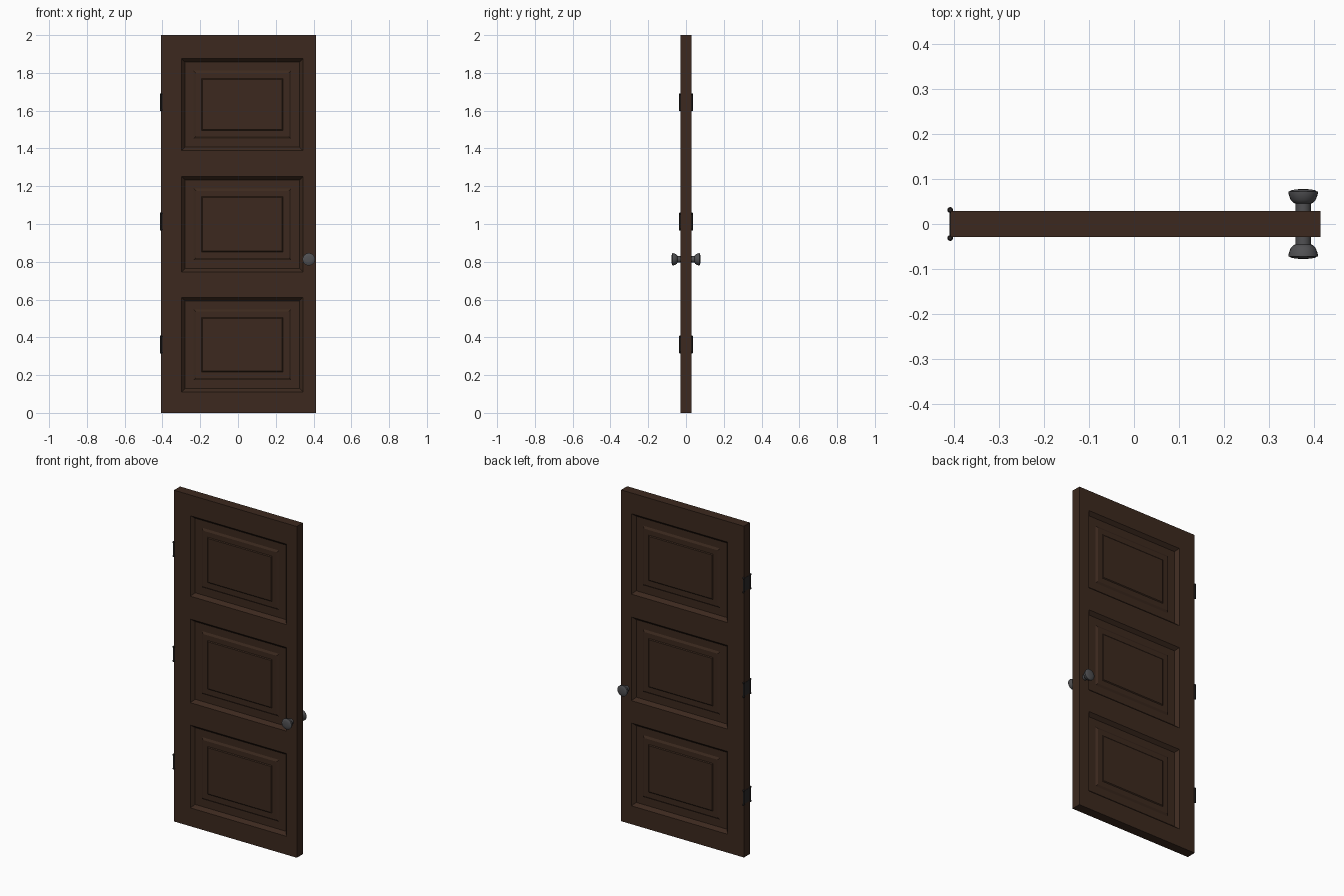
import bpy, bmesh, math

if "Cube" in bpy.data.objects:
    bpy.data.objects.remove(bpy.data.objects["Cube"])

def material(name, color):
    m = bpy.data.materials.new(name)
    m.diffuse_color = (*color, 1)
    m.use_nodes = True
    m.node_tree.nodes["Principled BSDF"].inputs["Base Color"].default_value = m.diffuse_color
    return m

WOOD = material("dark_wood", (0.045, 0.022, 0.013))
METAL = material("dark_metal", (0.08, 0.08, 0.085))
IRON = material("hinge_iron", (0.025, 0.022, 0.022))

def finish(bm, name, mat, smooth=None):
    bmesh.ops.remove_doubles(bm, verts=bm.verts, dist=1e-5)
    bmesh.ops.recalc_face_normals(bm, faces=bm.faces)
    me = bpy.data.meshes.new(name)
    bm.to_mesh(me)
    bm.free()
    me.materials.append(mat)
    ob = bpy.data.objects.new(name, me)
    bpy.context.collection.objects.link(ob)
    if smooth:
        bpy.ops.object.select_all(action='DESELECT')
        ob.select_set(True)
        bpy.context.view_layer.objects.active = ob
        bpy.ops.object.shade_smooth_by_angle(angle=math.radians(smooth))
    return ob

def lathe(bm, profile, origin, axis, steps):
    """Revolve (radius, distance) points about the y or z axis."""
    ox, oy, oz = origin
    def ring(r, d):
        pts = []
        for i in range(steps):
            a = 2 * math.pi * i / steps
            u, v = r * math.cos(a), r * math.sin(a)
            pts.append((ox + u, oy + d, oz + v) if axis == 'y' else (ox + u, oy + v, oz + d))
        return [bm.verts.new(p) for p in pts]
    rings = [ring(r, d) for r, d in profile]
    for a, b in zip(rings, rings[1:]):
        for i in range(steps):
            j = (i + 1) % steps
            bm.faces.new((a[i], a[j], b[j], b[i]))
    bm.faces.new(rings[0])
    bm.faces.new(rings[-1])

# Door slab: front half with moulded panels, mirrored to the back
HALF = 0.029
XS = [-0.407, -0.298, 0.344, 0.413]
ZS = [0, 0.111, 0.611, 0.746, 1.251, 1.389, 1.875, 2]
# Panel moulding as (inset, depth) steps
MOULD = [(0, 0), (0.018, 0.02), (0.063, 0.02), (0.075, 0.013), (0.106, 0.013), (0.111, 0.009)]

bm = bmesh.new()
def rect(x0, x1, z0, z1, y):
    return [bm.verts.new(p) for p in ((x0, y, z0), (x1, y, z0), (x1, y, z1), (x0, y, z1))]

for i in range(3):
    for k in range(7):
        x0, x1, z0, z1 = XS[i], XS[i + 1], ZS[k], ZS[k + 1]
        if i == 1 and k % 2 == 1:
            loops = [rect(x0 + s, x1 - s, z0 + s, z1 - s, -HALF + d) for s, d in MOULD]
            for a, b in zip(loops, loops[1:]):
                for n in range(4):
                    m = (n + 1) % 4
                    bm.faces.new((a[n], a[m], b[m], b[n]))
            bm.faces.new(loops[-1])
        else:
            bm.faces.new(rect(x0, x1, z0, z1, -HALF))
bmesh.ops.remove_doubles(bm, verts=bm.verts, dist=1e-5)
edges = [e for e in bm.edges if e.is_boundary]
out = bmesh.ops.extrude_edge_only(bm, edges=edges)
for v in out["geom"]:
    if isinstance(v, bmesh.types.BMVert):
        v.co.y = 0
# Back half
dup = bmesh.ops.duplicate(bm, geom=bm.verts[:] + bm.edges[:] + bm.faces[:])
for v in dup["geom"]:
    if isinstance(v, bmesh.types.BMVert):
        v.co.y *= -1
finish(bm, "door_slab", WOOD)

# Knobs on both faces
KNOB = [(0.017, 0.025), (0.017, 0.045), (0.022, 0.047), (0.028, 0.054), (0.031, 0.062),
        (0.033, 0.069), (0.033, 0.072), (0.030, 0.0725), (0.027, 0.0745), (0.018, 0.0765),
        (0.008, 0.0773)]
for side, name in ((-1, "front_knob"), (1, "back_knob")):
    bm = bmesh.new()
    lathe(bm, [(r, side * d) for r, d in KNOB], (0.375, 0, 0.813), 'y', 24)
    finish(bm, name, METAL, 35)

# Hinges: a leaf on the door edge with a capped pin at each face
H = 0.047
PIN = [(0.004, -H), (0.0065, -H + 0.003), (0.0065, -H + 0.007), (0.005, -H + 0.009)]
PIN += [(r, -d) for r, d in reversed(PIN)]
for name, z in (("bottom_hinge", 0.362), ("middle_hinge", 1.013), ("top_hinge", 1.645)):
    bm = bmesh.new()
    leaf = bmesh.ops.create_cube(bm, size=1)["verts"]
    for v in leaf:
        v.co = (-0.407 + v.co.x * 0.003, v.co.y * 0.06, z + v.co.z * 0.08)
    for y in (-0.031, 0.031):
        lathe(bm, PIN, (-0.4075, y, z), 'z', 12)
    finish(bm, name, IRON, 35)
